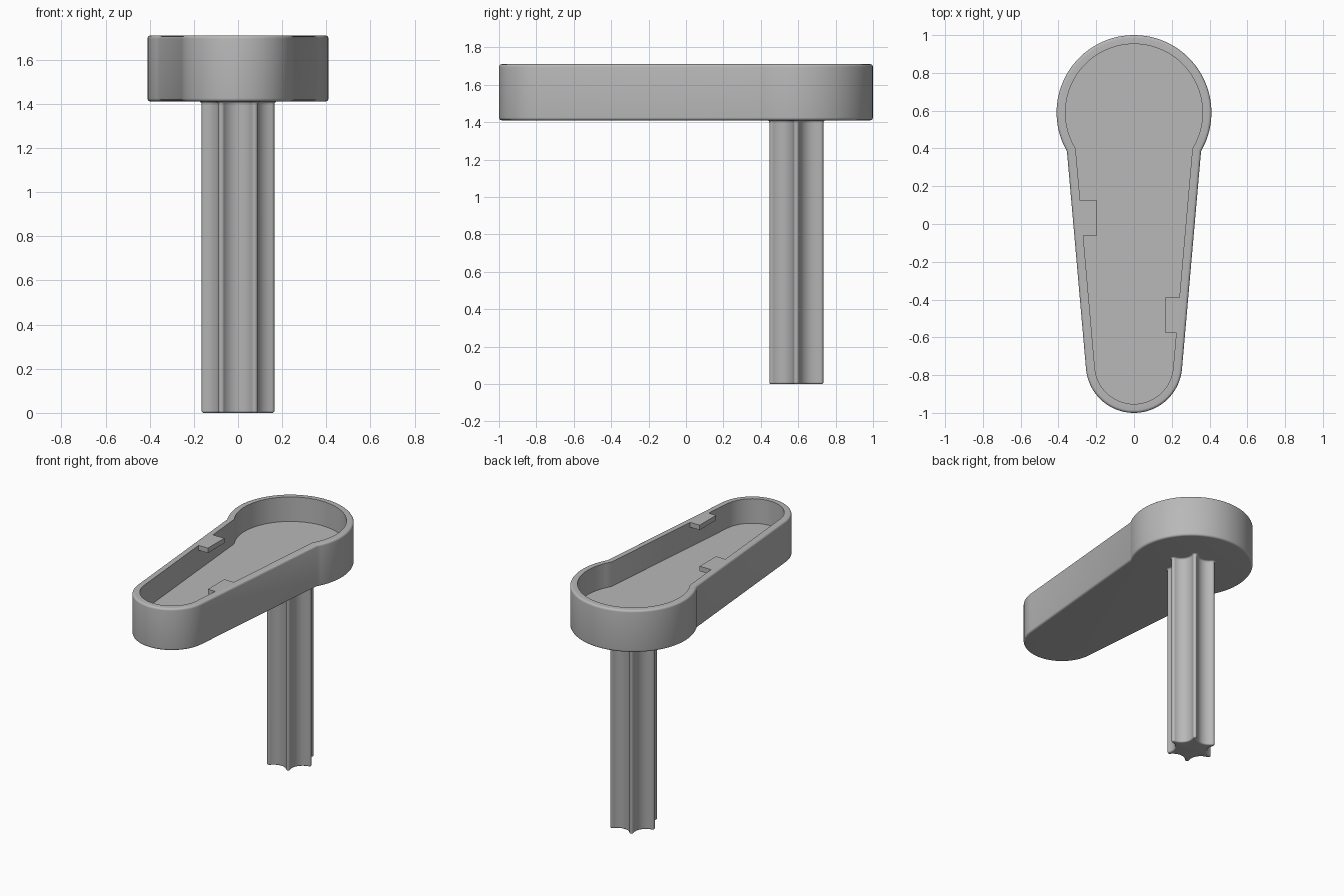
import bpy
import bmesh
from math import sin, cos, pi, radians
from mathutils import Vector

cube = bpy.data.objects.get("Cube")
if cube:
    bpy.data.objects.remove(cube, do_unlink=True)

grey = bpy.data.materials.new("plain grey")
grey.use_nodes = True
grey.diffuse_color = (0.48, 0.48, 0.48, 1)
grey.node_tree.nodes["Principled BSDF"].inputs["Base Color"].default_value = grey.diffuse_color

BOTTOM, TOP, FLOOR = 1.41, 1.71, 1.535
PIVOT_Y, WALL, ROUND = 0.59, 0.047, 0.015


def arc(cx, cy, r, start, end, steps):
    """Points of a circular arc, angles in degrees."""
    angles = [radians(start + (end - start) * i / steps) for i in range(steps + 1)]
    return [Vector((cx + r * cos(a), cy + r * sin(a))) for a in angles]


def offset(outline, d):
    """Grow (d > 0) or shrink a counter-clockwise outline with mitred corners."""
    result = []
    for i, p in enumerate(outline):
        a = (p - outline[i - 1]).normalized()
        b = (outline[(i + 1) % len(outline)] - p).normalized()
        na, nb = Vector((a.y, -a.x)), Vector((b.y, -b.x))
        n = (na + nb).normalized()
        result.append(p + n * d / n.dot(na))
    return result


def rounding(r, z, start, end, steps=5):
    """Offset/height pairs of a rounded edge whose centre is at height z."""
    return [(r * cos(a) - r, z + r * sin(a)) for a in
            (radians(start + (end - start) * i / steps) for i in range(steps + 1))]


def finish(bm, name):
    bmesh.ops.recalc_face_normals(bm, faces=bm.faces)
    mesh = bpy.data.meshes.new(name)
    bm.to_mesh(mesh)
    bm.free()
    mesh.materials.append(grey)
    obj = bpy.data.objects.new(name, mesh)
    bpy.context.collection.objects.link(obj)
    return obj


def loft(name, outline, levels):
    """Skin offset copies of an outline stacked at given heights, with caps."""
    bm = bmesh.new()
    rings = [[bm.verts.new((p.x, p.y, z)) for p in offset(outline, d)] for d, z in levels]
    n = len(outline)
    for low, high in zip(rings, rings[1:]):
        for i in range(n):
            j = (i + 1) % n
            bm.faces.new((low[i], low[j], high[j], high[i]))
    bm.faces.new(rings[0][::-1])
    bm.faces.new(rings[-1])
    obj = finish(bm, name)
    bpy.ops.object.select_all(action='DESELECT')
    obj.select_set(True)
    bpy.context.view_layer.objects.active = obj
    bpy.ops.object.shade_smooth_by_angle(angle=radians(23))
    return obj


# Hollow tray: round head, tapering sides, rounded small end
tray_outline = (arc(0, PIVOT_Y, 0.41, -30, 210, 60)
                + arc(0, -0.745, 0.255, 184.9, 355.1, 40))
tray_levels = (rounding(ROUND, BOTTOM + ROUND, -90, 0)
               + rounding(ROUND, TOP - ROUND, 0, 90)
               + [(-WALL, TOP), (-WALL, FLOOR)])
loft("tray", tray_outline, tray_levels)

# Six-ribbed fluted stem under the head
stem_outline = []
for k in range(6):
    turn = 60 * k
    a, m = radians(turn), radians(turn + 30)
    stem_outline += arc(0.15 * cos(a), PIVOT_Y + 0.15 * sin(a), 0.015,
                        turn - 90, turn + 90, 10)
    flute = arc(0.188 * cos(m), PIVOT_Y + 0.188 * sin(m), 0.08,
                turn + 210 + 51, turn + 210 - 51, 12)
    stem_outline += flute[1:-1]
flare = [(0.012 * (1 - cos(t)), BOTTOM - 0.012 + 0.012 * sin(t))
         for t in (pi / 2 * i / 5 for i in range(6))]
loft("fluted_stem", stem_outline, rounding(0.01, 0.01, -90, 0) + flare)


# Small retaining tabs flush with the rim
def tab(name, x0, x1, y0, y1, thickness=0.035):
    bm = bmesh.new()
    bmesh.ops.create_cube(bm, size=1)
    bmesh.ops.scale(bm, vec=(x1 - x0, y1 - y0, thickness), verts=bm.verts)
    bmesh.ops.translate(bm, vec=((x0 + x1) / 2, (y0 + y1) / 2, TOP - thickness / 2),
                        verts=bm.verts)
    finish(bm, name)


tab("right_tab", -0.295, -0.195, -0.06, 0.125)
tab("left_tab", 0.165, 0.245, -0.575, -0.39)
